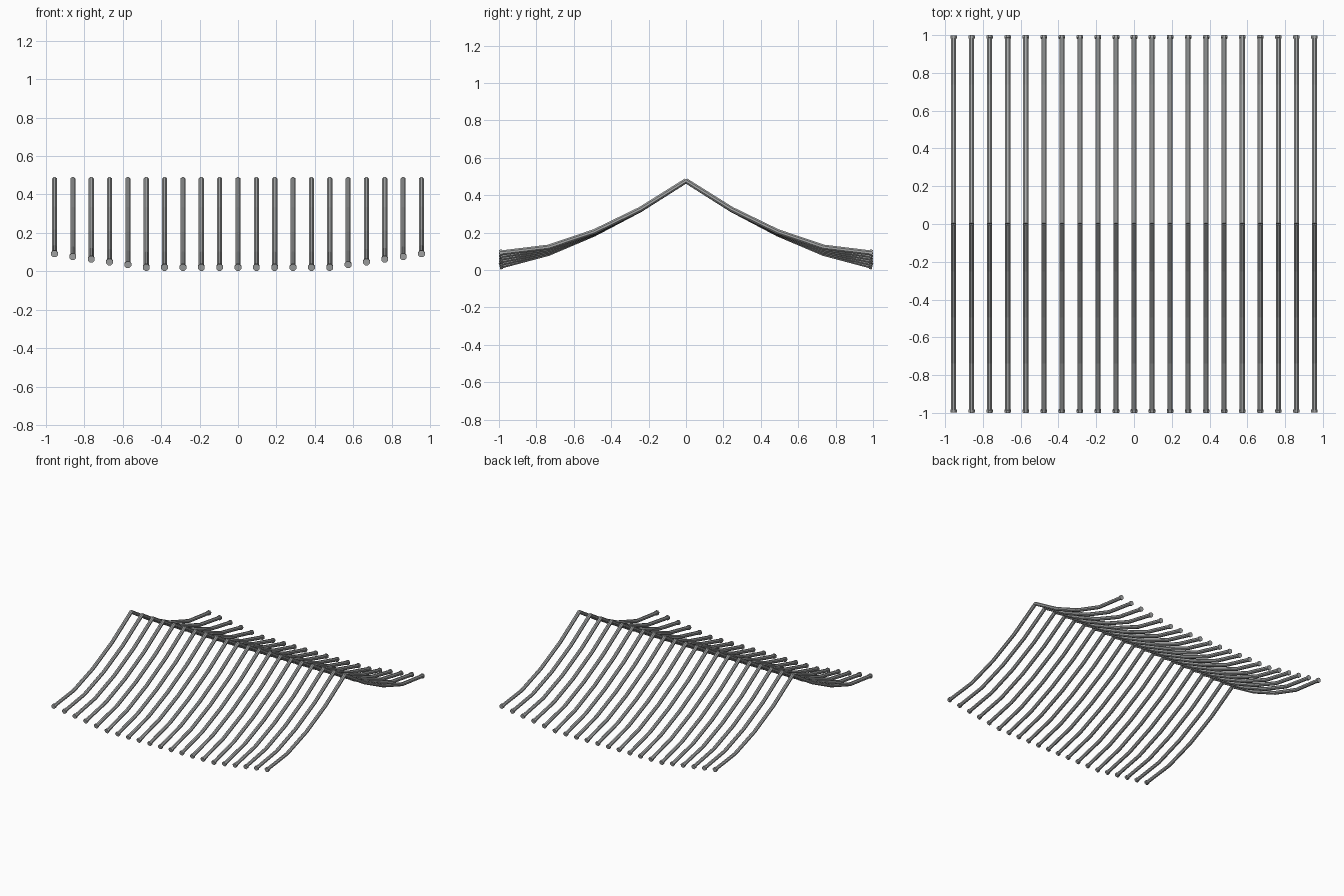
import bpy
import bmesh
from mathutils import Vector, Matrix

cube = bpy.data.objects.get("Cube")
if cube:
    bpy.data.objects.remove(cube, do_unlink=True)

# One flat tile colour
GREY = (0.40, 0.41, 0.41, 1)
tile_grey = bpy.data.materials.new("tile grey")
tile_grey.use_nodes = True
tile_grey.diffuse_color = GREY
tile_grey.node_tree.nodes["Principled BSDF"].inputs["Base Color"].default_value = GREY

RIBS_PER_SIDE = 10
SPACING = 0.0955
TUBE_RADIUS = 0.0145
CAP_RADIUS = 0.019
SIDES = 8
# Sagging roof slope, from the ridge to the eave (distance, height)
SLOPE = [(0, 0.477), (0.245, 0.322), (0.49, 0.193), (0.735, 0.089), (0.99, 0.021)]


def add_rod(bm, start, end, radius, overlap=0.0):
    """Closed cylinder between two points, lengthened a little at each end."""
    axis = (end - start).normalized()
    side = Vector((1, 0, 0))
    frame = Matrix((side, axis.cross(side), axis)).transposed().to_4x4()
    turn = Matrix.Rotation(3.14159 / SIDES, 4, 'Z')
    place = Matrix.Translation((start + end) / 2) @ frame @ turn
    bmesh.ops.create_cone(bm, cap_ends=True, segments=SIDES, radius1=radius,
                          radius2=radius, depth=(end - start).length + 2 * overlap,
                          matrix=place)


def make_object(name, bm):
    mesh = bpy.data.meshes.new(name)
    bm.to_mesh(mesh)
    bm.free()
    mesh.materials.append(tile_grey)
    obj = bpy.data.objects.new(name, mesh)
    bpy.context.scene.collection.objects.link(obj)


def slope_points(index, direction):
    """Centre line of one rib; the eave lifts toward the roof corners."""
    lift = 0.0144 * max(0, abs(index) - 5)
    return [Vector((index * SPACING, direction * y, z + lift * y ** 2.5))
            for y, z in SLOPE]


# Round tile ribs and their end caps, on both slopes
for direction, label in ((-1, "front"), (1, "back")):
    for i in range(-RIBS_PER_SIDE, RIBS_PER_SIDE + 1):
        points = slope_points(i, direction)
        rib = bmesh.new()
        for a, b in zip(points, points[1:]):
            add_rod(rib, a, b, TUBE_RADIUS, 0.002)
        make_object(f"{label}_rib_{i + RIBS_PER_SIDE + 1}", rib)

        cap = bmesh.new()
        along = (points[-1] - points[-2]).normalized() * 0.007
        add_rod(cap, points[-1] - along, points[-1] + along, CAP_RADIUS)
        make_object(f"{label}_end_cap_{i + RIBS_PER_SIDE + 1}", cap)
